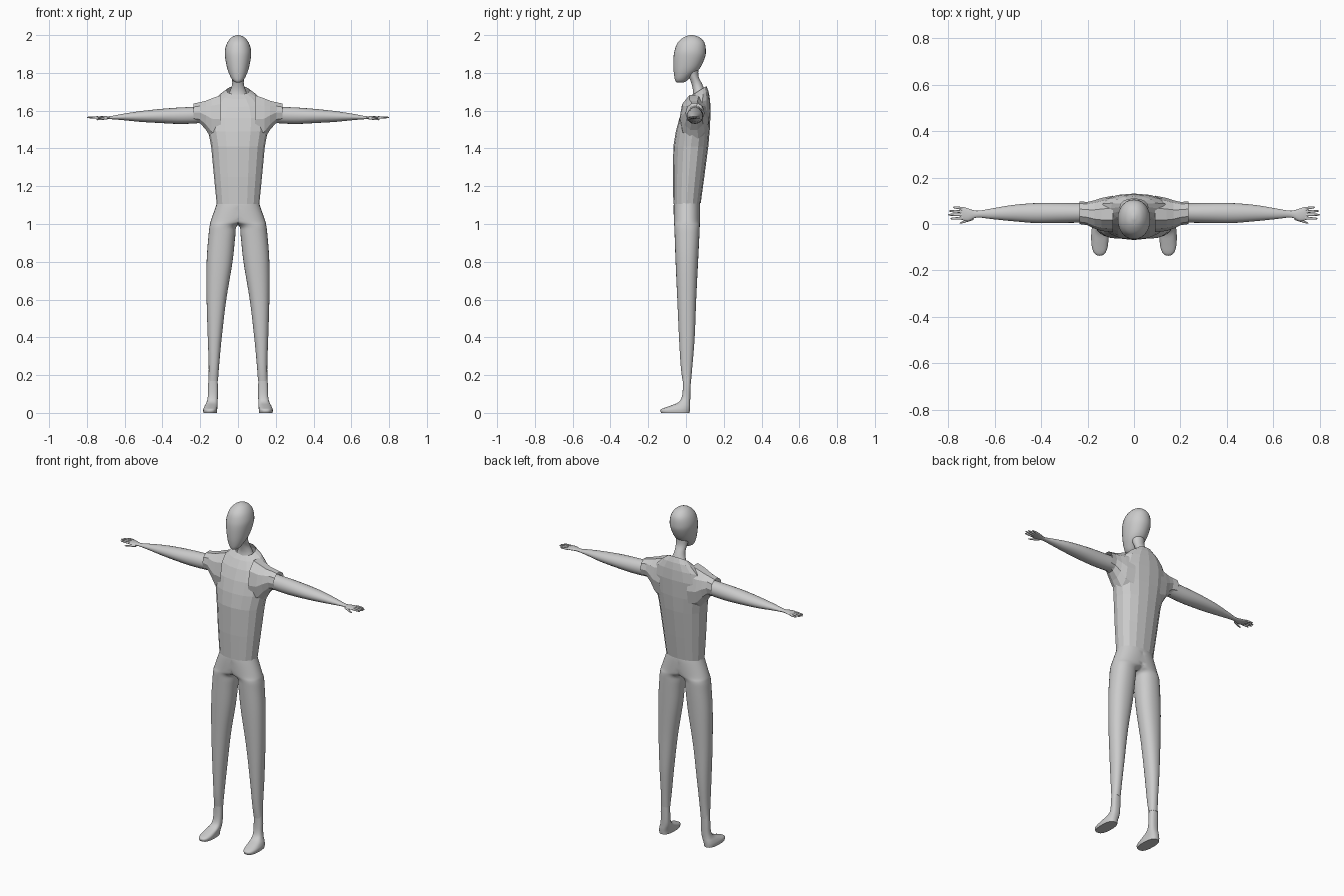
import bpy, bmesh
from math import sin, cos, pi

if "Cube" in bpy.data.objects:
    bpy.data.objects.remove(bpy.data.objects["Cube"])


def spow(v, p):
    return abs(v) ** p * (1 if v >= 0 else -1)


def refine(rows, steps):
    """Catmull-Rom blend between the given cross-section rows."""
    out = []
    for i in range(len(rows) - 1):
        a, b = rows[max(i - 1, 0)], rows[i]
        c, d = rows[i + 1], rows[min(i + 2, len(rows) - 1)]
        for s in range(steps):
            t = s / steps
            out.append([0.5 * (2 * q + (r - p) * t + (2 * p - 5 * q + 4 * r - w) * t * t
                               + (3 * q - p - 3 * r + w) * t ** 3)
                        for p, q, r, w in zip(a, b, c, d)])
    return out + [list(rows[-1])]


def ring_z(row, n, p):
    """Level ring: z, x0, x1, y0, y1."""
    z, x0, x1, y0, y1 = row
    return [((x0 + x1) / 2 + (x1 - x0) / 2 * spow(cos(2 * pi * i / n), p),
             (y0 + y1) / 2 + (y1 - y0) / 2 * spow(sin(2 * pi * i / n), p), z) for i in range(n)]


def ring_x(row, n, p):
    """Upright ring across x: x, y0, y1, z0, z1."""
    x, y0, y1, z0, z1 = row
    return [(x, (y0 + y1) / 2 + (y1 - y0) / 2 * spow(cos(2 * pi * i / n), p),
             (z0 + z1) / 2 + (z1 - z0) / 2 * spow(sin(2 * pi * i / n), p)) for i in range(n)]


def loft(name, rings, cap0=True, cap1=True, mirror=False, smooth=True, half=False):
    bm = bmesh.new()
    if half:
        rings = [[(max(x, 0), y, z) for x, y, z in r] for r in rings]
    loops = [[bm.verts.new(c) for c in r] for r in rings]
    n = len(loops[0])
    for a, b in zip(loops, loops[1:]):
        for i in range(n):
            bm.faces.new((a[i], a[(i + 1) % n], b[(i + 1) % n], b[i]))
    if cap0:
        bm.faces.new(loops[0])
    if cap1:
        bm.faces.new(loops[-1])
    bmesh.ops.recalc_face_normals(bm, faces=bm.faces)
    if half:
        wall = [f for f in bm.faces if all(v.co.x < 1e-5 for v in f.verts)]
        bmesh.ops.delete(bm, geom=wall, context='FACES')
    mesh = bpy.data.meshes.new(name)
    bm.to_mesh(mesh)
    bm.free()
    ob = bpy.data.objects.new(name, mesh)
    bpy.context.collection.objects.link(ob)
    if smooth:
        bpy.ops.object.select_all(action='DESELECT')
        ob.select_set(True)
        bpy.context.view_layer.objects.active = ob
        bpy.ops.object.shade_smooth_by_angle(angle=pi / 4)
    if mirror:
        ob.modifiers.new("Mirror", 'MIRROR')
    return ob


# Head: smooth egg with a forward chin
head = [(1.748, .006, -.045, -.018), (1.755, .022, -.055, .0), (1.776, .038, -.061, .022),
        (1.82, .056, -.066, .07), (1.88, .068, -.066, .1), (1.92, .069, -.06, .105),
        (1.96, .057, -.044, .098), (1.988, .034, -.012, .072), (2.0, .006, .02, .038)]
rows = refine([(z, -w, w, a, b) for z, w, a, b in head], 4)
loft("head", [ring_z(r, 28, .95) for r in rows])

# Neck leaning back into the collar
neck = [(1.82, .04, -.01, .065), (1.78, .033, .014, .067), (1.74, .031, .03, .086),
        (1.70, .044, .037, .102), (1.66, .062, .03, .11)]
rows = refine([(z, -w, w, a, b) for z, w, a, b in neck], 4)
loft("neck", [ring_z(r, 24, 1) for r in rows])

# Shirt body: faceted, upper rings tilt up towards the back
torso = [(1.105, 1.11, .113, -.067, .078), (1.25, 1.25, .127, -.069, .097),
         (1.41, 1.41, .142, -.067, .118), (1.49, 1.5, .158, -.054, .126),
         (1.56, 1.60, .165, -.035, .131), (1.62, 1.66, .142, -.01, .127),
         (1.662, 1.70, .1, .016, .12), (1.685, 1.73, .06, .036, .108)]
rings = []
for zf, zb, w, a, b in torso:
    rings.append([(x, y, zf + (zb - zf) * (y - a) / (b - a))
                  for x, y, z in ring_z((zf, -w, w, a, b), 16, .9)])
loft("shirt_body", rings, False, False, smooth=False)

# Shirt sleeves: faceted, webbed under the arm
sleeve = [(.09, -.035, .122, 1.42, 1.688), (.14, -.03, .112, 1.445, 1.67),
          (.17, -.02, .102, 1.495, 1.656), (.2, -.005, .095, 1.53, 1.648),
          (.235, .0, .097, 1.538, 1.64)]
loft("sleeve", [ring_x(r, 10, .95) for r in sleeve], False, False, mirror=True, smooth=False)

# Arm running into the flat palm
arm = [(.15, .008, .09, 1.54, 1.625), (.235, .006, .09, 1.532, 1.62), (.32, .004, .091, 1.53, 1.616),
       (.42, .004, .09, 1.535, 1.608), (.52, .012, .082, 1.541, 1.597), (.61, .021, .067, 1.55, 1.583),
       (.675, .028, .057, 1.555, 1.571), (.71, .014, .066, 1.556, 1.571),
       (.735, .016, .073, 1.558, 1.57), (.748, .022, .07, 1.56, 1.568)]
loft("arm", [ring_x(r, 20, 1) for r in refine(arm, 4)], mirror=True)

# Fingers and thumb: thin tapered rods
digits = [("finger", (.735, .067, 1.564), (.778, .072, 1.563)),
          ("finger", (.74, .053, 1.565), (.795, .056, 1.564)),
          ("finger", (.74, .039, 1.565), (.8, .04, 1.564)),
          ("finger", (.735, .025, 1.564), (.79, .023, 1.563)),
          ("thumb", (.69, .024, 1.56), (.75, .003, 1.552))]
for name, a, b in digits:
    rings = []
    for t, r in ((0, .006), (.5, .0055), (.9, .004), (1, .0015)):
        x, y, z = (p + (q - p) * t for p, q in zip(a, b))
        rings.append(ring_x((x, y - r, y + r, z - r, z + r), 10, 1))
    loft(name, rings, mirror=True)

# Trousers: one leg, welded to its mirror above the crotch
leg = [(1.135, -.105, .105, -.058, .068), (1.10, -.115, .115, -.065, .075),
       (1.02, -.07, .143, -.064, .074), (.99, .004, .15, -.062, .073),
       (.94, .014, .156, -.06, .071), (.8, .029, .166, -.055, .064),
       (.6, .062, .166, -.046, .054), (.4, .086, .16, -.037, .046),
       (.25, .1, .155, -.028, .034), (.17, .106, .156, -.018, .027)]
loft("trousers", [ring_z(r, 28, .9) for r in refine(leg, 5)], mirror=True, half=True)

# Ankle and foot
foot = [(.25, .112, .15, -.018, .028), (.15, .107, .158, -.016, .025), (.085, .107, .16, -.022, .023),
        (.055, .108, .167, -.042, .022), (.036, .109, .177, -.088, .022),
        (.018, .11, .184, -.134, .021), (0, .112, .183, -.132, .019)]
loft("foot", [ring_z(r, 28, .8) for r in refine(foot, 4)], mirror=True)
